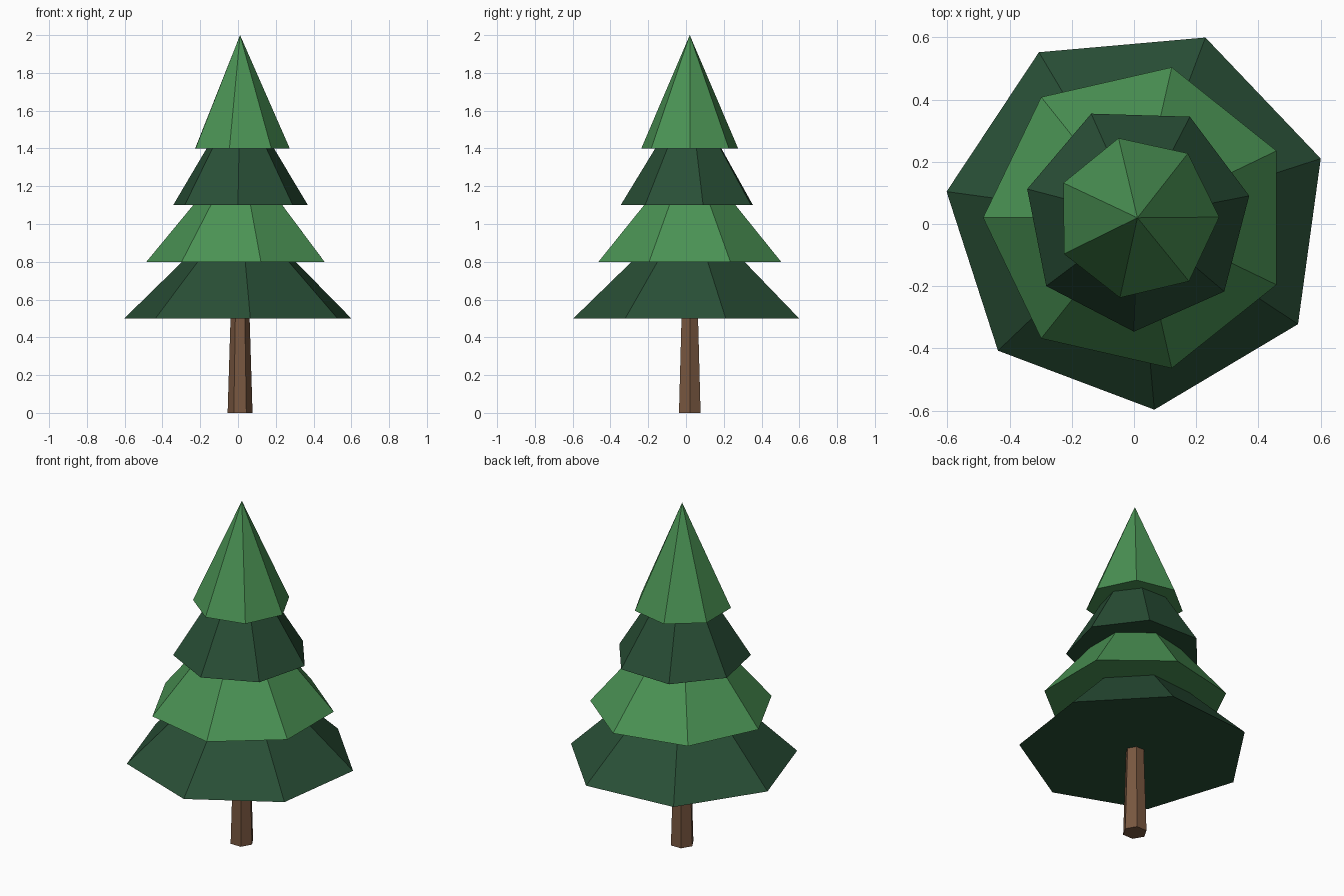
import bpy
import bmesh
from math import cos, sin, radians, tau

if "Cube" in bpy.data.objects:
    bpy.data.objects.remove(bpy.data.objects["Cube"], do_unlink=True)

CENTRE = (0.011, 0.02)


def make_material(name, rgb):
    mat = bpy.data.materials.new(name)
    mat.use_nodes = True
    colour = (*rgb, 1)
    mat.diffuse_color = colour
    mat.node_tree.nodes["Principled BSDF"].inputs["Base Color"].default_value = colour
    return mat


def make_tapered(name, sides, angle, z0, z1, r0, r1, mat):
    """Flat-sided tapered solid; a zero top radius makes a pointed one."""
    bm = bmesh.new()

    def ring(radius, z):
        turns = [radians(angle) + tau * i / sides for i in range(sides)]
        return [bm.verts.new((radius * cos(t), radius * sin(t), z)) for t in turns]

    base = ring(r0, z0)
    bm.faces.new(base[::-1])
    if r1 > 0:
        top = ring(r1, z1)
        bm.faces.new(top)
    else:
        tip = bm.verts.new((0, 0, z1))
    for i in range(sides):
        j = (i + 1) % sides
        upper = [top[j], top[i]] if r1 > 0 else [tip]
        bm.faces.new([base[i], base[j], *upper])
    mesh = bpy.data.meshes.new(name)
    bm.to_mesh(mesh)
    bm.free()
    mesh.materials.append(mat)
    obj = bpy.data.objects.new(name, mesh)
    obj.location = (*CENTRE, 0)
    bpy.context.collection.objects.link(obj)
    return obj


dark_green = make_material("dark green", (0.022, 0.078, 0.037))
light_green = make_material("light green", (0.069, 0.290, 0.089))
bark = make_material("bark brown", (0.190, 0.096, 0.051))

# Six-sided trunk, narrowing upwards into the lowest branches
make_tapered("trunk", 6, 0, 0, 0.55, 0.066, 0.049, bark)

# Four seven-sided tiers of foliage: name, twist, base height, radius, colour
tiers = [
    ("bottom_tier", 17.9, 0.5, 0.619, dark_green),
    ("lower_middle_tier", 25.7, 0.8, 0.496, light_green),
    ("upper_middle_tier", 11.1, 1.1, 0.366, dark_green),
    ("top_tier", 0.5, 1.4, 0.263, light_green),
]
for name, twist, z, radius, mat in tiers:
    make_tapered(name, 7, twist, z, z + 0.6, radius, 0, mat)
